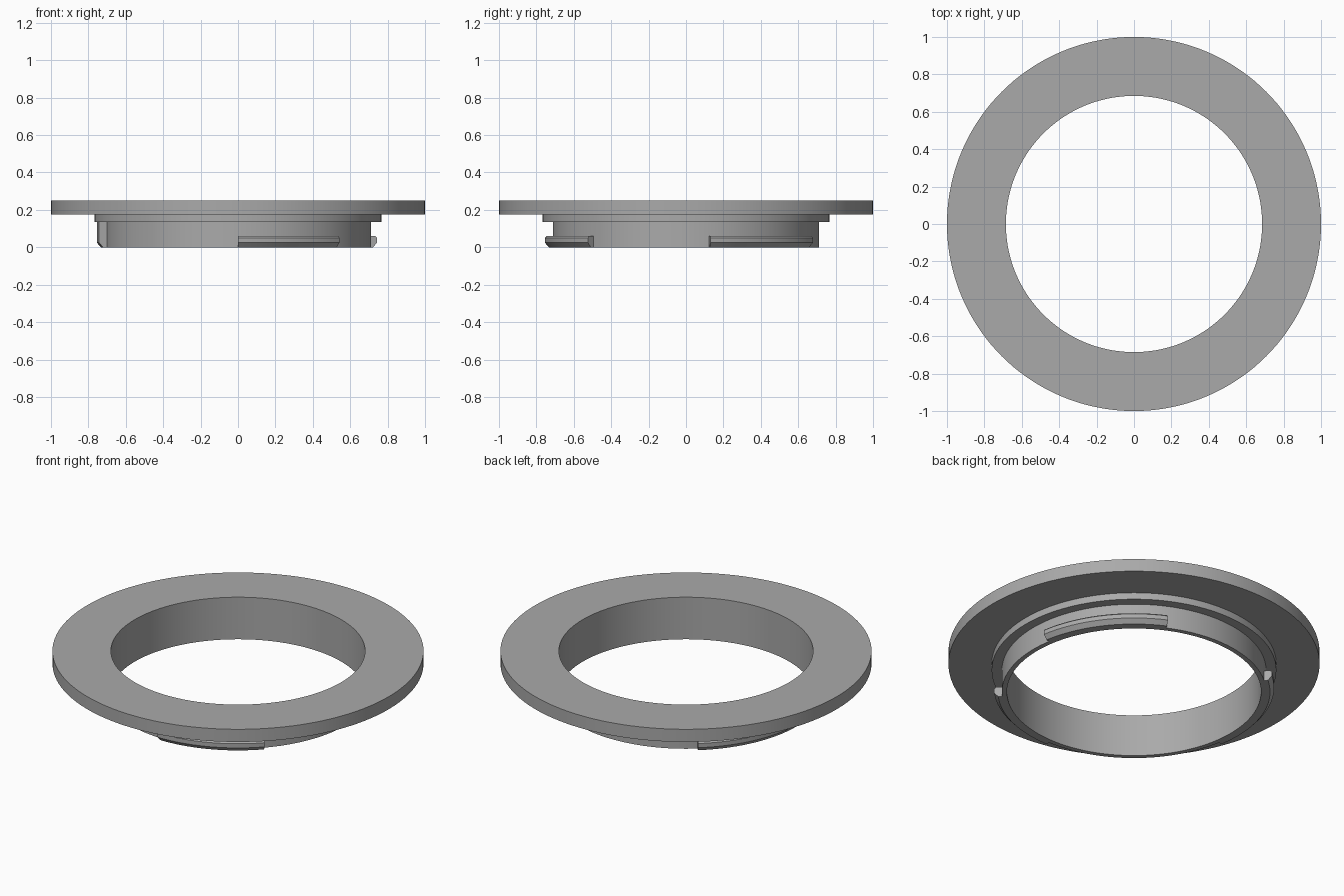
import bpy
import bmesh
from math import cos, sin, radians

old = bpy.data.objects.get("Cube")
if old:
    bpy.data.objects.remove(old, do_unlink=True)

grey = bpy.data.materials.new("plain grey")
grey.use_nodes = True
colour = (0.4, 0.4, 0.4, 1)
grey.diffuse_color = colour
grey.node_tree.nodes["Principled BSDF"].inputs["Base Color"].default_value = colour


def sweep(name, profile, start=0, end=360, steps=144):
    """Turn a closed (radius, height) profile about z, capping open arcs."""
    bm = bmesh.new()
    full = end - start == 360
    rings = []
    for i in range(steps if full else steps + 1):
        a = radians(start + (end - start) * i / steps)
        rings.append([bm.verts.new((r * cos(a), r * sin(a), z)) for r, z in profile])
    n = len(profile)
    for i in range(steps):
        a, b = rings[i], rings[(i + 1) % len(rings)]
        for j in range(n):
            k = (j + 1) % n
            bm.faces.new((a[j], b[j], b[k], a[k]))
    if not full:
        bm.faces.new(rings[0])
        bm.faces.new(rings[-1][::-1])
    bmesh.ops.recalc_face_normals(bm, faces=bm.faces)
    mesh = bpy.data.meshes.new(name)
    bm.to_mesh(mesh)
    bm.free()
    mesh.materials.append(grey)
    obj = bpy.data.objects.new(name, mesh)
    bpy.context.collection.objects.link(obj)
    bpy.ops.object.select_all(action="DESELECT")
    obj.select_set(True)
    bpy.context.view_layer.objects.active = obj
    bpy.ops.object.shade_smooth_by_angle(angle=radians(25))
    return obj


# Flange, shoulder and barrel turned as one piece
sweep("flanged_ring", [(0.685, 0), (0.712, 0), (0.712, 0.135), (0.767, 0.135),
                       (0.767, 0.175), (1, 0.175), (1, 0.25), (0.685, 0.25)])

# Bayonet lugs with chamfered edges
lug = [(0.7, 0), (0.733, 0), (0.755, 0.025), (0.755, 0.05), (0.745, 0.06), (0.7, 0.06)]
for name, start, end in (("front_lug", -90, -44), ("left_lug", 10, 64), ("right_lug", 130, 190)):
    sweep(name, lug, start, end, 24)

# Stop block joining the last lug to the shoulder
sweep("lug_stop", [(0.7, 0.05), (0.755, 0.05), (0.755, 0.14), (0.7, 0.14)], 184, 190, 4)
